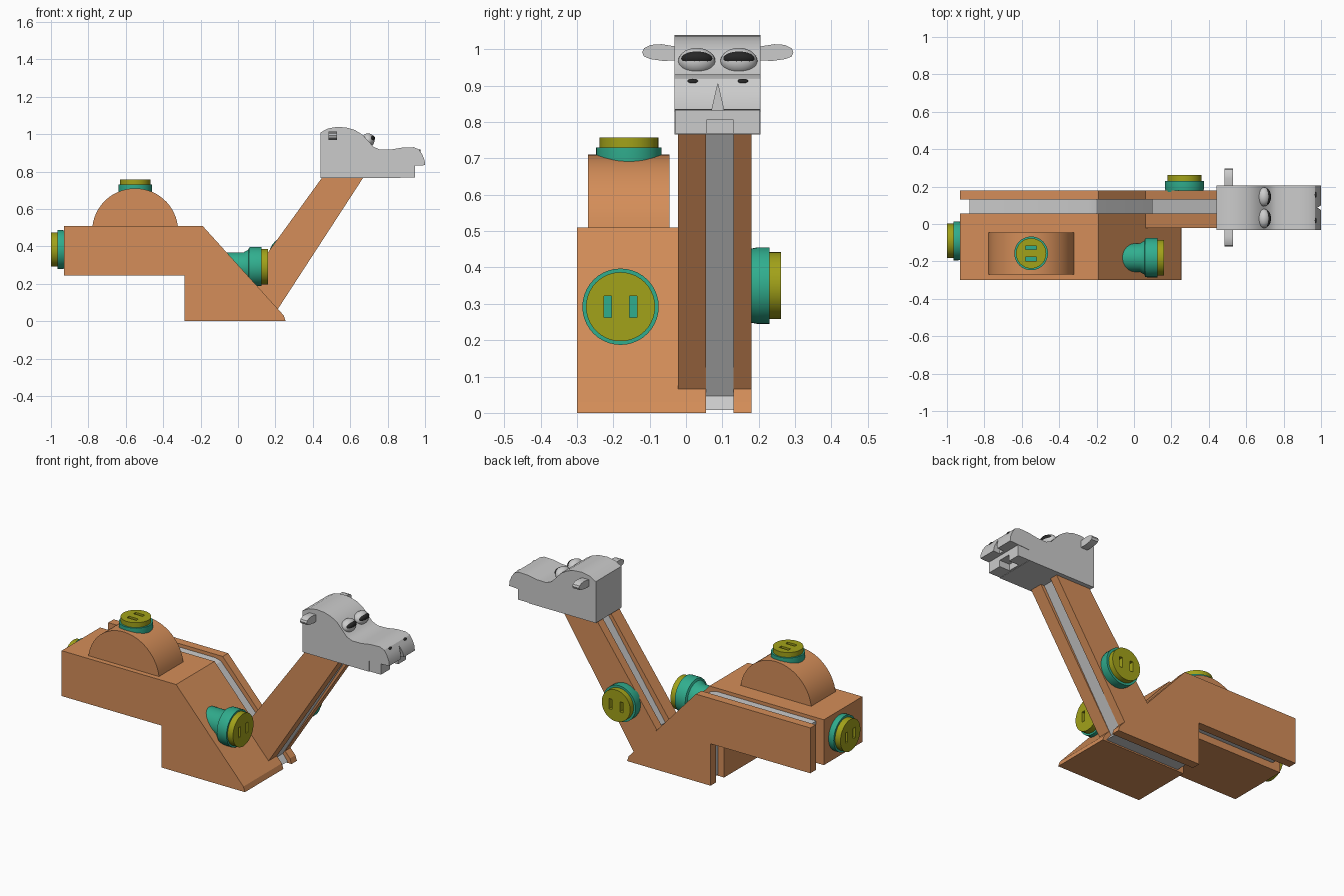
import bpy, bmesh, math
from mathutils import Vector, Matrix

if "Cube" in bpy.data.objects:
    bpy.data.objects.remove(bpy.data.objects["Cube"])


def material(name, rgb):
    m = bpy.data.materials.new(name)
    m.diffuse_color = (*rgb, 1)
    m.use_nodes = True
    m.node_tree.nodes["Principled BSDF"].inputs["Base Color"].default_value = m.diffuse_color
    return m


ORANGE = material("orange", (0.66, 0.27, 0.10))
TEAL = material("teal", (0.03, 0.42, 0.27))
YELLOW = material("yellow", (0.36, 0.36, 0.01))
DARK = material("dark", (0.02, 0.02, 0.02))


def finish(name, bm, mat=None, smooth=30):
    bmesh.ops.recalc_face_normals(bm, faces=bm.faces)
    me = bpy.data.meshes.new(name)
    bm.to_mesh(me)
    bm.free()
    ob = bpy.data.objects.new(name, me)
    bpy.context.collection.objects.link(ob)
    if mat:
        me.materials.append(mat)
    if smooth:
        bpy.ops.object.select_all(action='DESELECT')
        ob.select_set(True)
        bpy.context.view_layer.objects.active = ob
        bpy.ops.object.shade_smooth_by_angle(angle=math.radians(smooth))
    return ob


def prism(name, pts, a, b, mat=None, axis='y', smooth=30):
    """Extrude an outline (xz along y, or yz along x) from a to b."""
    bm = bmesh.new()
    place = (lambda p, t: (p[0], t, p[1])) if axis == 'y' else (lambda p, t: (t, p[0], p[1]))
    face = bm.faces.new([bm.verts.new(place(p, a)) for p in pts])
    new = bmesh.ops.extrude_face_region(bm, geom=[face])['geom']
    d = place((0, 0), b - a)
    bmesh.ops.translate(bm, verts=[v for v in new if isinstance(v, bmesh.types.BMVert)], vec=d)
    return finish(name, bm, mat, smooth)


def cut(ob, cutter):
    mod = ob.modifiers.new("cut", 'BOOLEAN')
    mod.operation = 'DIFFERENCE'
    mod.solver = 'EXACT'
    mod.object = cutter
    bpy.context.view_layer.objects.active = ob
    bpy.ops.object.modifier_apply(modifier=mod.name)
    bpy.data.objects.remove(cutter)


def box(name, x, y, z, mat=None):
    return prism(name, [(x[0], z[0]), (x[1], z[0]), (x[1], z[1]), (x[0], z[1])], *y, mat, smooth=0)


def lathe(name, prof, frame, mat):
    """Closed solid of revolution about the frame's z from (radius, height) rings."""
    bm, n = bmesh.new(), 40
    rings = [[bm.verts.new(frame @ Vector((r * math.cos(2 * math.pi * i / n),
              r * math.sin(2 * math.pi * i / n), h))) for i in range(n)] for r, h in prof]
    for lo, hi in zip(rings, rings[1:]):
        for i in range(n):
            bm.faces.new((lo[i], lo[(i + 1) % n], hi[(i + 1) % n], hi[i]))
    bm.faces.new(rings[0])
    bm.faces.new(rings[-1])
    return finish(name, bm, mat)


def peg(name, centre, axis, tall, teal, cap_r, cap_h, gap):
    """Teal collar with a slotted yellow cap."""
    z, y = Vector(axis), Vector(tall)
    frame = Matrix((y.cross(z), y, z)).transposed().to_4x4()
    frame.translation = centre
    lathe(name + "_collar", teal, frame, TEAL)
    base = teal[-1][1]
    cap = lathe(name + "_cap", [(cap_r, base), (cap_r, base + cap_h)], frame, YELLOW)
    for s in (-1, 1):
        bm = bmesh.new()
        bmesh.ops.create_cube(bm, size=1, matrix=frame @ Matrix.Translation((s * gap, 0, base + cap_h / 2))
                              @ Matrix.Diagonal((0.02, 0.06, 0.1, 1)))
        cut(cap, finish("slot_cutter", bm, TEAL, 0))


def ellipsoid(name, centre, radii, mat=None, tilt=0):
    bm = bmesh.new()
    bmesh.ops.create_uvsphere(bm, u_segments=24, v_segments=14, radius=1,
                              matrix=Matrix.Translation(centre) @ Matrix.Rotation(tilt, 4, 'Y')
                              @ Matrix.Diagonal((*radii, 1)))
    return finish(name, bm, mat, 60)


# Body: two slabs with a recessed grey core between them
body = [(-0.93, 0.245), (-0.285, 0.245), (-0.285, 0), (0.255, 0), (0.245, 0.03), (-0.19, 0.51), (-0.93, 0.51)]
core = [(-0.88, 0.285), (-0.245, 0.285), (-0.245, 0.008), (0.23, 0.008), (0.205, 0.04),
        (-0.2, 0.48), (-0.24, 0.49), (-0.88, 0.49)]
neck = [(0.062, 0.232), (0.213, 0.065), (0.67, 0.768), (0.45, 0.768)]
neck_core = [(0.095, 0.22), (0.172, 0.04), (0.195, 0.04), (0.648, 0.768), (0.475, 0.768)]
prism("body_front", body, -0.30, 0.055, ORANGE, smooth=0)
prism("body_back", body, 0.13, 0.18, ORANGE, smooth=0)
prism("body_core", core, 0.055, 0.13)

# Neck, layered the same way
prism("neck_front", neck, -0.022, 0.055, ORANGE, smooth=0)
prism("neck_back", neck, 0.13, 0.18, ORANGE, smooth=0)
prism("neck_core", neck_core, 0.055, 0.13, smooth=0)

# Hump
a0 = math.asin(0.03 / 0.23)
arc = [a0 + (math.pi - 2 * a0) * i / 28 for i in range(29)]
prism("hump", [(-0.55 + 0.23 * math.cos(a), 0.48 + 0.23 * math.sin(a)) for a in arc], -0.27, -0.045, ORANGE)

# Pegs on hump, rear, chest and neck
peg("hump_peg", (-0.55, -0.157, 0), (0, 0, 1), (1, 0, 0), [(0.085, 0.65), (0.09, 0.69), (0.09, 0.73)], 0.081, 0.028, 0.03)
peg("rear_peg", (0, -0.09, 0.383), (-1, 0, 0), (0, 0, 1), [(0.1, 0.92), (0.104, 0.94), (0.104, 0.965)], 0.092, 0.035, 0.035)
peg("chest_peg", (0, -0.18, 0.292), (1, 0, 0), (0, 0, 1),
    [(0.076, -0.09), (0.076, 0.03), (0.09, 0.055), (0.102, 0.06), (0.105, 0.07), (0.105, 0.125)], 0.095, 0.035, 0.035)
peg("neck_peg", (0.27, 0, 0.35), (0, 1, 0), (0, 0, 1), [(0.1, 0.17), (0.105, 0.195), (0.105, 0.23)], 0.092, 0.031, 0.035)

# Head with a split upper lip
head_pts = [(0.44, 0.766), (0.87, 0.766), (0.87, 0.828), (1.0, 0.834), (0.998, 0.86), (0.985, 0.892),
            (0.968, 0.918), (0.94, 0.93), (0.88, 0.928), (0.82, 0.918), (0.76, 0.917), (0.725, 0.932),
            (0.695, 0.965), (0.665, 0.997), (0.625, 1.022), (0.58, 1.035), (0.53, 1.039), (0.48, 1.03), (0.44, 1.008)]
head = prism("head", head_pts, -0.032, 0.205)
cut(head, prism("lip_cutter", [(0.066, 0.81), (0.109, 0.81), (0.0875, 0.905)], 0.96, 1.05, axis='x', smooth=0))

# Lower jaw with a centre slot
jaw = box("jaw", (0.86, 0.945), (-0.03, 0.203), (0.768, 0.832))
cut(jaw, box("jaw_cutter", (0.88, 1.0), (0.056, 0.13), (0.7, 0.805)))

# Eyes, nostrils and ears, mirrored about the head centre
ear = [(0.10, 0.97), (0.15, 0.968), (0.185, 0.973), (0.203, 0.98), (0.208, 0.992),
       (0.203, 1.003), (0.185, 1.012), (0.155, 1.014), (0.10, 1.005)]
for s, side in ((-1, "right"), (1, "left")):
    mid = 0.0875
    ellipsoid("eye_" + side, (0.694, mid + s * 0.058, 0.967), (0.036, 0.051, 0.037))
    ellipsoid("pupil_" + side, (0.708, mid + s * 0.058, 0.973), (0.026, 0.044, 0.02), DARK, -0.5)
    ellipsoid("nostril_" + side, (0.968, mid + s * 0.069, 0.911), (0.009, 0.016, 0.008), DARK)
    prism("ear_" + side, [(mid + s * y, z) for y, z in ear], 0.485, 0.528, axis='x')
